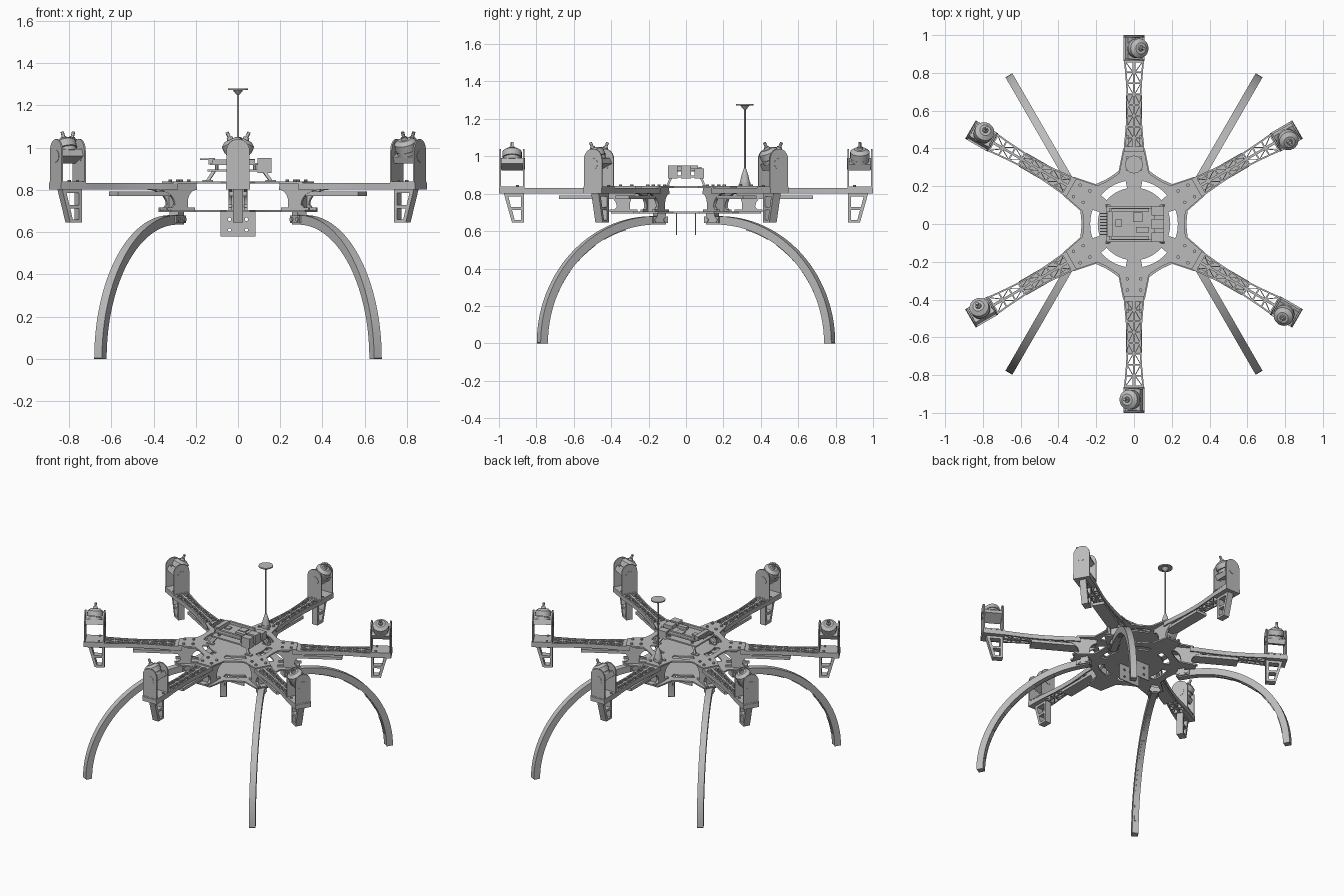
import bpy, bmesh, math
from math import sin, cos, pi, radians
from mathutils import Matrix, Vector

cube = bpy.data.objects.get("Cube")
if cube:
    bpy.data.objects.remove(cube)

grey = bpy.data.materials.new("plain grey")
grey.use_nodes = True
colour = (0.5, 0.5, 0.5, 1)
grey.diffuse_color = colour
grey.node_tree.nodes["Principled BSDF"].inputs["Base Color"].default_value = colour

T = lambda x, y, z: Matrix.Translation((x, y, z))
R = lambda deg, axis: Matrix.Rotation(radians(deg), 4, axis)
SIDE = R(90, 'X')                                                    # drawn in x-z
FACE = Matrix(((0, 0, 1), (1, 0, 0), (0, 1, 0))).to_4x4()            # drawn in y-z
made = []


def add(name, mesh, matrix):
    obj = bpy.data.objects.new(name, mesh)
    bpy.context.collection.objects.link(obj)
    obj.matrix_world = matrix
    made.append(obj)
    return obj


def from_bmesh(name, bm, matrix):
    mesh = bpy.data.meshes.new(name)
    bm.to_mesh(mesh)
    bm.free()
    mesh.materials.append(grey)
    return add(name, mesh, matrix)


def box(name, size, matrix):
    bm = bmesh.new()
    bmesh.ops.create_cube(bm, size=1)
    bmesh.ops.scale(bm, vec=size, verts=bm.verts)
    return from_bmesh(name, bm, matrix)


def cone(name, r1, r2, h, matrix, sides=24):
    """Cylinder or cone standing on its local origin."""
    bm = bmesh.new()
    bmesh.ops.create_cone(bm, cap_ends=True, segments=sides, radius1=r1, radius2=r2, depth=h)
    bmesh.ops.translate(bm, vec=(0, 0, h / 2), verts=bm.verts)
    return from_bmesh(name, bm, matrix)


def sheet(name, outline, holes, thick, matrix):
    """Flat plate cut from an outline with holes, centred on its thickness."""
    curve = bpy.data.curves.new(name, 'CURVE')
    curve.dimensions, curve.fill_mode, curve.extrude = '2D', 'BOTH', thick / 2
    for loop in [outline] + holes:
        spline = curve.splines.new('POLY')
        spline.points.add(len(loop) - 1)
        for p, (x, y) in zip(spline.points, loop):
            p.co = (x, y, 0, 1)
        spline.use_cyclic_u = True
    temp = bpy.data.objects.new(name, curve)
    bpy.context.collection.objects.link(temp)
    graph = bpy.context.evaluated_depsgraph_get()
    mesh = bpy.data.meshes.new_from_object(temp.evaluated_get(graph))
    bpy.data.objects.remove(temp)
    mesh.materials.clear()
    mesh.materials.append(grey)
    return add(name, mesh, matrix)


def arc(cx, cy, rx, ry, a, b, n=8):
    return [(cx + rx * cos(radians(a + (b - a) * i / n)),
             cy + ry * sin(radians(a + (b - a) * i / n))) for i in range(n + 1)]


def band(r1, r2, a, b, n=8, c=0):
    """Curved strip between two ellipses."""
    return arc(c, 0, *r1, a, b, n) + arc(c, 0, *r2, b, a, n)


# Frame plates: six tabs and curved slots between them
tab = [(.24, -.12), (.27, -.078), (.385, -.055), (.385, .055), (.27, .078), (.24, .12)]
hexagon = [tuple((R(60 * k + 30, 'Z') @ Vector((x, y, 0))).xy) for k in range(6) for x, y in tab]
slots = [band((.232, .232), (.192, .192), a - 19, a + 19) for a in range(0, 360, 60)]
sheet("top_plate", hexagon, slots, .01, T(0, 0, .835))
sheet("bottom_plate", [(x * 1.04, y * 1.04) for x, y in hexagon], slots, .01, T(0, 0, .7))
lug = [(-.083, -.06), (.083, -.06), (.083, .06), (-.083, .06)]
lug_holes = [arc(x, y, .008, .008, 0, 330, 11) for x in (-.04, .04) for y in (-.03, .02)]
for s, n in ((-1, "front"), (1, "back")):
    sheet(n + "_hanging_plate", lug, lug_holes, .006, T(0, s * .05, .64) @ SIDE)

# Antenna on the rear tab
for name, r1, r2, z, h in (("antenna_foot", .03, .03, .84, .02), ("antenna_base", .027, .018, .86, .04),
                           ("antenna_neck", .018, .006, .9, .035), ("antenna_rod", .005, .005, .92, .34),
                           ("antenna_cup", .007, .025, .125 * 10, .022), ("antenna_disc", .047, .047, 1.272, .008)):
    cone(name, r1, r2, h, T(0, .315, z))

# Control boards on splayed legs
for x in (-.12, .13):
    for s in (-1, 1):
        box("board_leg", (.014, .012, .07), T(x * 1.08, s * .09, .863) @ R(s * 25, 'X') @ R(x * 260, 'Y').inverted())
        box("board_foot", (.05, .025, .008), T(x * 1.2, s * .1, .842))
box("lower_board", (.3, .19, .01), T(.005, 0, .892))
box("upper_board", (.24, .17, .008), T(-.01, 0, .922))
for s in (-1, 1):
    for x in (-.1, .08):
        cone("board_spacer", .008, .008, .035, T(x, s * .07, .89), 8)
    box("pin_header", (.2, .016, .018), T(-.02, s * .075, .935))
for y, w, h in ((.07, .05, .055), (0, .055, .07), (-.07, .05, .07)):
    box("board_socket", (.065, w, h), T(.125, y, .9 + h / 2 - .02))
box("processor_chip", (.05, .05, .008), T(.02, .035, .93))
box("small_chip", (.035, .035, .008), T(-.08, .005, .93))
box("regulator", (.07, .03, .02), T(.045, -.03, .935))
box("pin_block", (.03, .13, .03), T(-.125, 0, .935))
for i in range(8):
    box("bent_pin", (.05, .007, .007), T(-.155, -.056 + .016 * i, .945))

# Curved landing legs
leg = [(-.01, .635), (-.01, .68)] + arc(.05, 0, .715, .68, 90, 0, 28) + arc(.05, 0, .67, .635, 0, 90, 28)
for sx in (-1, 1):
    for sy in (-1, 1):
        base = T(.28 * sx, .125 * sy, 0) @ R(math.degrees(math.atan2(sy * sin(pi / 3), sx * .5)), 'Z')
        obj = sheet("landing_leg", leg, [], .042, base @ SIDE)
        bevel = obj.modifiers.new("rounded_edges", 'BEVEL')
        bevel.width, bevel.limit_method, bevel.segments = .004, 'ANGLE', 1
        for a in range(8, 80, 18):
            sheet("leg_inner_strip", band((.672, .637), (.664, .629), a, a + 12, 6, .05), [], .02, base @ SIDE)
        box("leg_clamp", (.09, .06, .035), base @ T(.03, 0, .66))
        box("leg_clamp_top", (.05, .05, .03), base @ T(.02, 0, .685))
        for s in (0, .055):
            cone("clamp_bolt", .012, .012, .07, base @ T(s, .035, .66) @ R(90, 'X'), 12)

# One arm along +x, copied around afterwards
first = len(made)


def half(r):
    """Half width of the arm at distance r."""
    return .038 + .016 * min(1, abs(r - .64) / .23) ** 1.6


steps = [.36 + .05 * i for i in range(11)]
rim = [(r, -half(r)) for r in steps] + [(1, -.056), (1, .056)] + [(r, half(r)) for r in reversed(steps)]
holes = []
cells = 8
for i in range(cells):
    a, b = .4 + .0575 * i, .4 + .0575 * (i + 1)
    for s in (-1, 1):
        lo, out = .004 * s, lambda r: s * (half(r) - .006)
        p, q = (a, b) if i % 2 else (b, a)
        for tri in (((p, lo), (q, lo), (q, out(q))), ((p, lo), (p, out(p)), (q, out(q)))):
            cx, cy = sum(v[0] for v in tri) / 3, sum(v[1] for v in tri) / 3
            holes.append([(cx + (x - cx) * .78, cy + (y - cy) * .78) for x, y in tri])
sheet("arm_lattice", rim, holes, .03, T(0, 0, .816))
box("speed_controller", (.32, .084, .02), T(.52, 0, .781))
root = ([(.25, .815), (.47, .815)] + arc(.47, .73, .1, .07, 90, 180)
        + [(.385, .715), (.41, .715), (.41, .703), (.26, .703), (.26, .715), (.3, .715)]
        + arc(.25, .74, .05, .06, 0, 90))
for s in (-1, 1):
    sheet("arm_root_cheek", root, [], .016, T(0, s * .036, 0) @ SIDE)
    for r in (.29, .35):
        cone("plate_bolt", .009, .009, .01, T(r, s * .035, .839), 10)
    cone("mount_bolt", .008, .008, .008, T(.9, s * .04, .838), 10)
box("arm_root_post", (.05, .07, .11), T(.335, 0, .757))
box("arm_root_top", (.16, .08, .02), T(.33, 0, .82))

# Foot under the arm tip
foot = [(.975, .805), (.865, .805), (.865, .645), (.93, .645)]
gaps = [[(.95, .785), (.882, .785), (.882, .728), (.935, .728)],
        [(.93, .712), (.882, .712), (.882, .66), (.916, .66)]]
sheet("arm_tip_foot", foot, gaps, .045, SIDE)

# Upright motor bracket
box("bracket_base", (.135, .112, .008), T(.93, 0, .835))
upright = [(-.055, .832), (.055, .832)] + arc(0, .985, .055, .055, 0, 180, 16)
for r in (.868, .992):
    sheet("bracket_plate", upright, [], .008, T(r, 0, 0) @ FACE)
    cone("pivot_disc", .03, .03, .012, T(r - .006, 0, .96) @ R(90, 'Y'), 20)

# Tilting motor
tilt = T(.93, 0, .96) @ R(25, 'X')
box("motor_cradle", (.115, .085, .035), tilt @ T(0, 0, -.002))
cone("motor_base", .048, .048, .02, tilt @ T(0, 0, .012))
cone("motor_bell", .052, .052, .035, tilt @ T(0, 0, .035))
cone("motor_dome", .052, .03, .016, tilt @ T(0, 0, .07))
cone("motor_core", .035, .035, .02, tilt @ T(0, 0, .02))
cone("motor_hub", .016, .014, .012, tilt @ T(0, 0, .086), 16)
cone("motor_shaft", .008, .008, .035, tilt @ T(0, 0, .09), 12)

# Shading, then the six arms
bpy.ops.object.select_all(action='DESELECT')
for obj in made:
    obj.select_set(True)
bpy.context.view_layer.objects.active = made[0]
bpy.ops.object.shade_smooth_by_angle(angle=radians(30))
for obj in made[first:]:
    local = obj.matrix_world.copy()
    obj.matrix_world = R(30, 'Z') @ local
    for k in range(1, 6):
        twin = obj.copy()
        bpy.context.collection.objects.link(twin)
        twin.matrix_world = R(30 + 60 * k, 'Z') @ local
